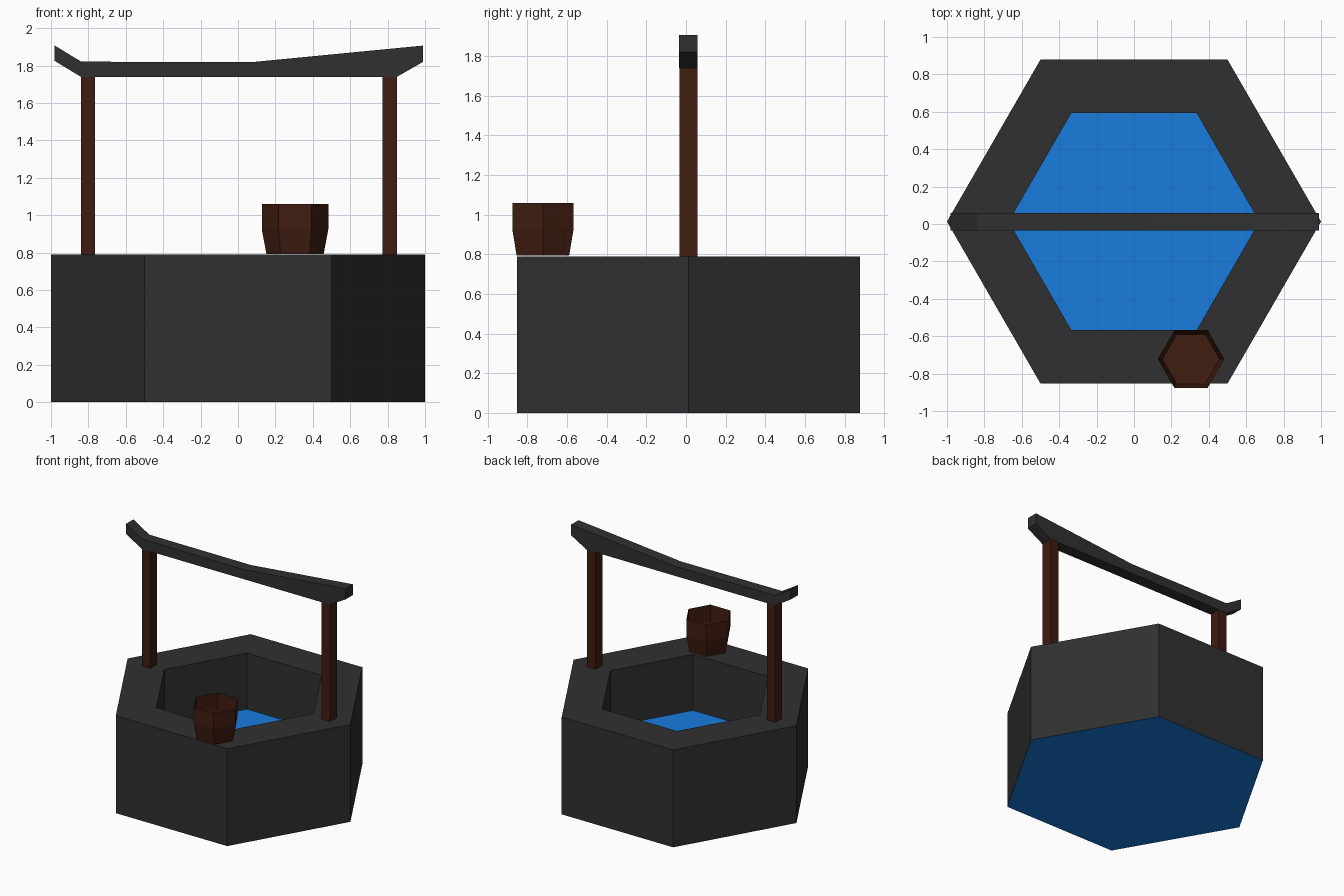
import bpy, bmesh, math

if "Cube" in bpy.data.objects:
    bpy.data.objects.remove(bpy.data.objects["Cube"])

CY = 0.013  # well centre in y


def material(name, rgb):
    m = bpy.data.materials.new(name)
    m.diffuse_color = (*rgb, 1)
    m.use_nodes = True
    m.node_tree.nodes["Principled BSDF"].inputs["Base Color"].default_value = m.diffuse_color
    return m


STONE = material("stone", (0.03, 0.03, 0.03))
WOOD = material("wood", (0.05, 0.012, 0.005))
WATER = material("water", (0.009, 0.2, 0.73))


def finish(name, bm, mat):
    me = bpy.data.meshes.new(name)
    bm.to_mesh(me)
    bm.free()
    me.materials.append(mat)
    ob = bpy.data.objects.new(name, me)
    bpy.context.collection.objects.link(ob)
    return ob


def hex_loft(name, cx, cy, profile, mat, cap_first=False, flip_cap=True):
    """Six-sided loft through (radius, z) rings, optional cap on the first ring."""
    bm = bmesh.new()
    rings = [[bm.verts.new((cx + r * math.cos(i * math.pi / 3),
                            cy + r * math.sin(i * math.pi / 3), z))
              for i in range(6)] for r, z in profile]
    for a, b in zip(rings, rings[1:]):
        for i in range(6):
            j = (i + 1) % 6
            bm.faces.new((a[i], a[j], b[j], b[i]))
    if cap_first:
        bm.faces.new(rings[0][::-1] if flip_cap else rings[0])
    return finish(name, bm, mat)


def extrude_xz(name, outline, y0, y1, mat):
    """Prism from an x-z outline, running from y0 to y1."""
    bm = bmesh.new()
    front = [bm.verts.new((x, y0, z)) for x, z in outline]
    back = [bm.verts.new((x, y1, z)) for x, z in outline]
    bm.faces.new(front)
    bm.faces.new(back[::-1])
    n = len(outline)
    for i in range(n):
        j = (i + 1) % n
        bm.faces.new((front[j], front[i], back[i], back[j]))
    bmesh.ops.recalc_face_normals(bm, faces=bm.faces)
    return finish(name, bm, mat)


# Stone wall, with the rim and the inner shaft down to the water
hex_loft("well_wall", 0, CY, [(1, 0), (1, 0.79), (0.67, 0.79), (0.67, 0.33)], STONE)

# Water surface and the blue underside of the well
hex_loft("water_surface", 0, CY, [(0.67, 0.335)], WATER, True, False)
hex_loft("well_base", 0, CY, [(1, 0)], WATER, True)

# Posts
for name, x0, x1, top in (("left_post", -0.84, -0.765, 1.82),
                          ("right_post", 0.772, 0.85, 1.745)):
    extrude_xz(name, [(x0, 0.79), (x1, 0.79), (x1, top), (x0, top)],
               -0.033, 0.057, WOOD)

# Crossbeam with upturned ends
extrude_xz("crossbeam", [(-0.84, 1.74), (0.85, 1.74), (0.99, 1.82), (0.99, 1.907),
                         (0.07, 1.818), (-0.838, 1.821), (-0.98, 1.907), (-0.98, 1.825)],
           -0.035, 0.059, STONE)

# Open bucket standing on the rim
hex_loft("bucket", 0.305, -0.722,
         [(0.153, 0.793), (0.178, 0.925), (0.178, 1.06)], WOOD, True)
